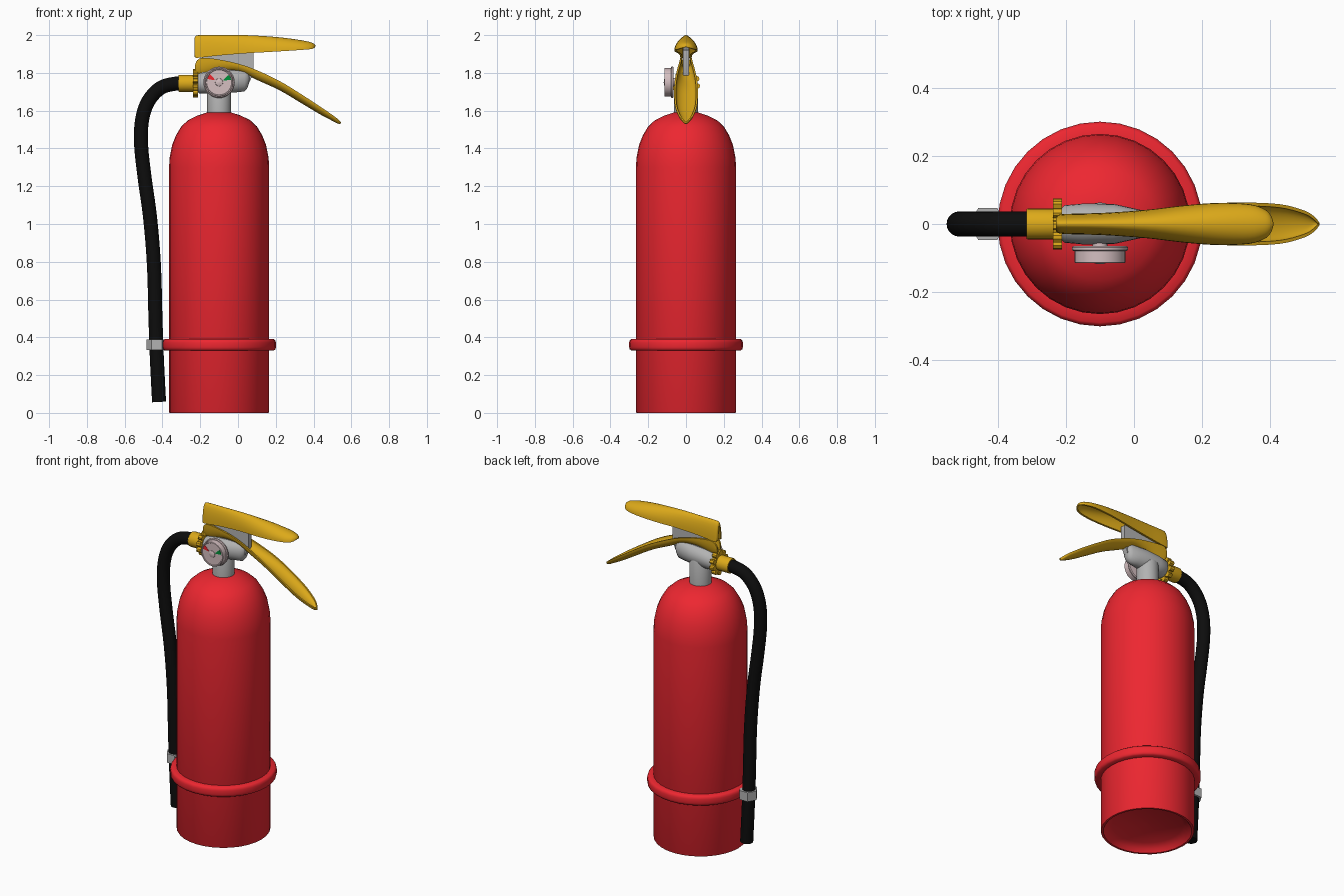
import bpy, bmesh
from math import sin, cos, pi, radians
from mathutils import Matrix, Vector

if "Cube" in bpy.data.objects:
    bpy.data.objects.remove(bpy.data.objects["Cube"])


def material(name, rgb):
    m = bpy.data.materials.new(name)
    m.diffuse_color = (*rgb, 1)
    m.use_nodes = True
    m.node_tree.nodes["Principled BSDF"].inputs["Base Color"].default_value = m.diffuse_color
    return m


RED = material("red_paint", (0.85, 0.02, 0.03))
YELLOW = material("yellow_plastic", (0.72, 0.4, 0.01))
BLACK = material("rubber", (0.004, 0.004, 0.004))
PINK = material("gauge_shell", (0.66, 0.52, 0.53))
GREEN = material("green_mark", (0.0, 0.28, 0.04))
GREY = material("metal", (0.45, 0.45, 0.45))


def finish(name, bm, mat, angle=35):
    bmesh.ops.remove_doubles(bm, verts=bm.verts, dist=1e-5)
    bmesh.ops.recalc_face_normals(bm, faces=bm.faces)
    me = bpy.data.meshes.new(name)
    bm.to_mesh(me)
    bm.free()
    ob = bpy.data.objects.new(name, me)
    bpy.context.collection.objects.link(ob)
    me.materials.append(mat)
    bpy.ops.object.select_all(action='DESELECT')
    ob.select_set(True)
    bpy.context.view_layer.objects.active = ob
    bpy.ops.object.shade_smooth_by_angle(angle=radians(angle))
    return ob


def loft(name, rings, mat, angle=35):
    """Skin a list of equal-length closed rings and cap both ends."""
    bm = bmesh.new()
    vs = [[bm.verts.new(p) for p in r] for r in rings]
    n = len(vs[0])
    for a, b in zip(vs, vs[1:]):
        for i in range(n):
            j = (i + 1) % n
            bm.faces.new((a[i], a[j], b[j], b[i]))
    bm.faces.new(vs[0])
    bm.faces.new(vs[-1])
    return finish(name, bm, mat, angle)


def lathe(name, profile, mat, loc, axis='Z', seg=32, angle=35):
    """Revolve (radius, height) points about an axis through loc."""
    turn = {'Z': Matrix(), 'X': Matrix.Rotation(pi / 2, 4, 'Y'),
            '-Y': Matrix.Rotation(pi / 2, 4, 'X')}[axis]
    m = Matrix.Translation(loc) @ turn
    rings = [[m @ Vector((max(r, 1e-4) * cos(2 * pi * i / seg),
                          max(r, 1e-4) * sin(2 * pi * i / seg), h)) for i in range(seg)]
             for r, h in profile]
    return loft(name, rings, mat, angle)


def interp(stations, steps=4):
    """Smooth the stations with a Catmull-Rom spline."""
    P = [Vector(s) for s in stations]
    P = [P[0]] + P + [P[-1]]
    out = []
    for a, b, c, d in zip(P, P[1:], P[2:], P[3:]):
        for k in range(steps):
            t = k / steps
            out.append(0.5 * (2 * b + (c - a) * t + (2 * a - 5 * b + 4 * c - d) * t * t
                              + (3 * b - a - 3 * c + d) * t ** 3))
    return out + [P[-1]]


def grip(name, stations, wall=0.012, n=14):
    """Hollow trough; each station is x, crown z, rim z, half width."""
    rings = []
    for x, crown, rim, w in interp(stations):
        w, h = max(w, 0.003), crown - rim
        sgn = 1 if h > 0 else -1
        wi = max(w - wall, 0.001)
        hi = sgn * max(abs(h) - wall, 0.001)
        outer = [(x, w * cos(pi * i / n), rim + h * sin(pi * i / n)) for i in range(n + 1)]
        inner = [(x, wi * cos(pi * i / n), rim + hi * sin(pi * i / n)) for i in range(n, -1, -1)]
        rings.append(outer + inner)
    return loft(name, rings, YELLOW, 50)


CX = -0.1

# Tank with domed shoulder and recessed base
lathe("tank", [(0, 0.05), (0.2, 0.04), (0.235, 0.02), (0.25, 0), (0.262, 0), (0.265, 0.005),
               (0.265, 1.3), (0.262, 1.35), (0.248, 1.42), (0.228, 1.47), (0.2, 1.517),
               (0.164, 1.55), (0.115, 1.574), (0.066, 1.59), (0, 1.59)], RED, (CX, 0, 0))
# Band around the tank
lathe("band", [(0.255, 0.33), (0.29, 0.33), (0.298, 0.337), (0.301, 0.348), (0.301, 0.372),
               (0.298, 0.383), (0.29, 0.39), (0.255, 0.39)], RED, (CX, 0, 0), angle=50)

# Valve neck and valve body
lathe("valve_neck", [(0.063, 1.57), (0.063, 1.73), (0.05, 1.76)], GREY, (CX, 0, 0))
rings = []
for x, z, rz, ry in [(-0.215, 1.745, 0.045, 0.045), (-0.205, 1.745, 0.054, 0.055),
                     (-0.15, 1.75, 0.06, 0.06), (-0.06, 1.755, 0.062, 0.059),
                     (-0.01, 1.757, 0.06, 0.048), (0.035, 1.76, 0.058, 0.038),
                     (0.05, 1.765, 0.045, 0.03), (0.06, 1.77, 0.02, 0.018)]:
    rings.append([(x, ry * cos(2 * pi * i / 24), z + rz * sin(2 * pi * i / 24))
                  for i in range(24)])
loft("valve_body", rings, GREY, 45)

# Lever plate between the two grips
side = [(-0.19, 1.8), (0.06, 1.75), (0.083, 1.8), (0.083, 1.92), (-0.06, 1.94), (-0.19, 1.93)]
loft("lever_plate", [[(x, y, z) for x, z in side] for y in (-0.016, 0.016)], GREY)

# Grips: the upper one opens downward, the lower one opens upward
grip("upper_grip", [(-0.23, 1.985, 1.885, 0.02), (-0.222, 1.997, 1.88, 0.027),
                    (-0.19, 2.0, 1.882, 0.03), (-0.1, 2.0, 1.892, 0.032),
                    (0.03, 2.0, 1.903, 0.041), (0.15, 1.994, 1.91, 0.055),
                    (0.25, 1.985, 1.916, 0.062), (0.34, 1.972, 1.922, 0.058),
                    (0.385, 1.962, 1.926, 0.043), (0.403, 1.953, 1.932, 0.025),
                    (0.41, 1.945, 1.94, 0.004)])
grip("lower_grip", [(-0.228, 1.805, 1.84, 0.02), (-0.215, 1.79, 1.868, 0.027),
                    (-0.18, 1.79, 1.88, 0.03), (-0.085, 1.81, 1.868, 0.033),
                    (0.01, 1.805, 1.846, 0.039), (0.1, 1.763, 1.814, 0.048),
                    (0.22, 1.708, 1.757, 0.06), (0.33, 1.643, 1.69, 0.063),
                    (0.43, 1.583, 1.625, 0.058), (0.5, 1.546, 1.577, 0.04),
                    (0.53, 1.531, 1.554, 0.022), (0.545, 1.532, 1.538, 0.004)], wall=0.01)

# Pressure gauge with stem, needle hub and two coloured marks
GX, GZ = CX, 1.75
lathe("gauge_stem", [(0.022, 0.03), (0.022, 0.075)], PINK, (GX, 0, GZ), '-Y', 16)
lathe("gauge_case", [(0, 0.065), (0.078, 0.065), (0.083, 0.069), (0.083, 0.076), (0.078, 0.08),
                     (0.075, 0.08), (0.075, 0.113), (0.073, 0.115), (0.068, 0.115),
                     (0.066, 0.112), (0, 0.112)], PINK, (GX, 0, GZ), '-Y')
lathe("gauge_hub", [(0.022, 0.11), (0.02, 0.114), (0.012, 0.117), (0, 0.118)],
      PINK, (GX, 0, GZ), '-Y', 16)
for name, mid, mat in (("red_mark", 151, RED), ("green_mark", 25, GREEN)):
    pts = [(r, radians(mid + d)) for r, d in
           ((0.027, -5), (0.064, -13), (0.065, 0), (0.064, 13), (0.027, 5))]
    loft(name, [[(GX + r * cos(a), y, GZ + r * sin(a)) for r, a in pts]
                for y in (-0.111, -0.114)], mat)

# Hose coupling with a lobed nut
lathe("hose_coupling", [(0.036, -0.316), (0.044, -0.316), (0.045, -0.312), (0.045, -0.2)],
      YELLOW, (0, 0, 1.745), 'X', 24)
lobes = 10
outline = []
for k in range(lobes):
    for f, r in ((0.0, 0.056), (0.22, 0.056), (0.32, 0.07), (0.5, 0.075), (0.78, 0.075), (0.92, 0.07)):
        a = 2 * pi * (k + f) / lobes
        outline.append((r * cos(a), r * sin(a)))
loft("lobed_nut", [[(x, y, 1.745 + z) for y, z in outline] for x in (-0.238, -0.212)], YELLOW)

# Hose swept along a smooth path
path = interp([(-0.27, 0, 1.743), (-0.33, 0, 1.743), (-0.41, 0, 1.72), (-0.475, 0, 1.65),
               (-0.508, 0, 1.55), (-0.513, 0, 1.42), (-0.495, 0, 1.25), (-0.465, 0, 1.03),
               (-0.445, 0, 0.78), (-0.437, 0, 0.5), (-0.43, 0, 0.3), (-0.418, 0, 0.058)], 5)
rings = []
for i, p in enumerate(path):
    t = (path[min(i + 1, len(path) - 1)] - path[max(i - 1, 0)]).normalized()
    side = t.cross(Vector((0, 1, 0)))
    rings.append([p + 0.037 * (side * cos(2 * pi * k / 20) + Vector((0, 1, 0)) * sin(2 * pi * k / 20))
                  for k in range(20)])
loft("hose", rings, BLACK, 45)

# Hexagonal clip holding the hose to the band
lathe("hose_clip", [(0.036, 0.332), (0.055, 0.332), (0.055, 0.388), (0.036, 0.388)],
      GREY, (-0.43, 0, 0), 'Z', 6)
